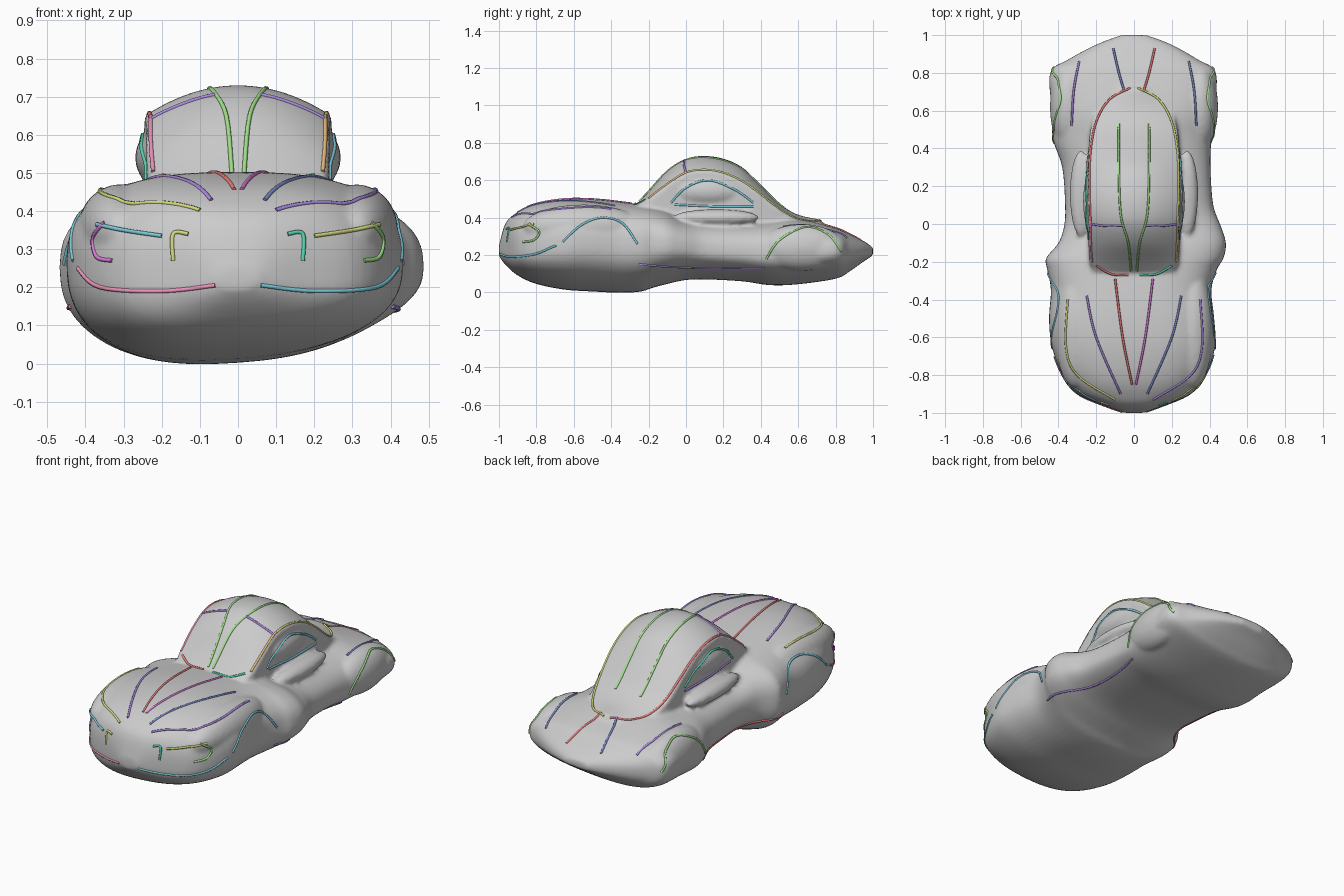
import bpy, bmesh
from math import sin, cos, pi
from mathutils import Vector, Matrix
from mathutils.bvhtree import BVHTree

if "Cube" in bpy.data.objects:
    bpy.data.objects.remove(bpy.data.objects["Cube"])


def spline(rows, steps):
    """Catmull-Rom interpolation of tuples of any width."""
    rows = [tuple(r) for r in rows]
    ext = [rows[0]] + rows + [rows[-1]]
    out = []
    for i in range(len(rows) - 1):
        p = ext[i:i + 4]
        for k in range(steps):
            t = k / steps
            out.append(tuple(
                0.5 * (2 * b + (c - a) * t + (2 * a - 5 * b + 4 * c - d) * t * t
                       + (3 * b - a - 3 * c + d) * t ** 3)
                for a, b, c, d in zip(*p)))
    return out + [rows[-1]]


def loft(bm, rings):
    loops = [[bm.verts.new(p) for p in r] for r in rings]
    n = len(loops[0])
    for a, b in zip(loops, loops[1:]):
        for i in range(n):
            j = (i + 1) % n
            bm.faces.new((a[i], a[j], b[j], b[i]))
    bm.faces.new(loops[0][::-1])
    bm.faces.new(loops[-1])


def ellipsoid(bm, centre, radii):
    m = Matrix.Translation(centre) @ Matrix.Diagonal((*radii, 1))
    bmesh.ops.create_uvsphere(bm, u_segments=32, v_segments=20, radius=1, matrix=m)


def spow(v, e):
    return (1 if v >= 0 else -1) * abs(v) ** e


def hull_ring(s, n=56):
    y, left, right, zb, zw, zt = s
    ring = []
    for i in range(n):
        a = 2 * pi * i / n
        e = 2 / 2.7 if sin(a) > 0 else 2 / 2.4
        x = spow(cos(a), e) * (right if cos(a) > 0 else left)
        h = spow(sin(a), e)
        z = zw + h * (zt - zw) if h > 0 else zw + h * (zw - zb - 0.07 * (x + 0.2))
        ring.append((x, y, z))
    return ring


def cabin_ring(s, n=16):
    y, w, ze, zt = s
    us = [1 - 2 * i / n for i in range(n + 1)]
    return ([(w, y, 0.25)] + [(w * u, y, ze + (zt - ze) * (1 - u * u)) for u in us]
            + [(-w, y, 0.25)])


# Hull stations: y, left half width, right half width, bottom, widest height, top
hull = [(-1.0, .05, .05, .18, .22, .25), (-.965, .15, .15, .135, .215, .37),
        (-.9, .30, .30, .08, .22, .43), (-.8, .38, .38, .035, .23, .475),
        (-.65, .435, .43, .005, .25, .50), (-.5, .45, .425, -.005, .26, .50),
        (-.35, .44, .41, -.012, .25, .485), (-.24, .46, .44, -.005, .25, .47),
        (-.18, .465, .475, .015, .25, .46), (-.1, .40, .487, .035, .25, .44),
        (-.01, .37, .46, .055, .24, .40), (.1, .365, .42, .06, .22, .39),
        (.3, .38, .405, .05, .21, .385), (.45, .43, .41, .03, .20, .39),
        (.6, .435, .425, .035, .21, .395), (.8, .445, .435, .065, .22, .345),
        (.87, .35, .34, .1, .21, .315), (.95, .2, .2, .155, .21, .275),
        (1.0, .07, .07, .185, .21, .24)]
# Cabin stations: y, half width, edge height, centre height
cabin = [(-.28, .2, .45, .455), (-.2, .235, .50, .54), (-.1, .24, .575, .65),
         (0, .24, .635, .715), (.1, .245, .65, .73), (.2, .245, .635, .715),
         (.3, .245, .59, .67), (.4, .24, .52, .575), (.5, .23, .44, .475),
         (.6, .2, .385, .415), (.72, .12, .345, .39)]

bm = bmesh.new()
loft(bm, [hull_ring(s) for s in spline(hull, 4)])
loft(bm, [cabin_ring(s) for s in spline(cabin, 4)])
for s in (-1, 1):
    ellipsoid(bm, (s * .35, .62, .24), (.095, .23, .125))    # rear fender
    ellipsoid(bm, (s * .28, .16, .40), (.06, .23, .045))     # door top ledge
    ellipsoid(bm, (s * .18, .12, .54), (.09, .22, .09))      # side window bulge
    ellipsoid(bm, (s * .31, -.55, .35), (.11, .32, .12))     # front fender crown
bmesh.ops.recalc_face_normals(bm, faces=bm.faces)
mesh = bpy.data.meshes.new("body_shell")
bm.to_mesh(mesh)
bm.free()
body = bpy.data.objects.new("body_shell", mesh)
bpy.context.collection.objects.link(body)

# Fuse all volumes into one soft skin
rem = body.modifiers.new("Fuse", 'REMESH')
rem.mode, rem.voxel_size, rem.use_smooth_shade = 'VOXEL', 0.012, True
smo = body.modifiers.new("Soften", 'SMOOTH')
smo.factor, smo.iterations = 0.5, 4
bpy.context.view_layer.update()
bvh = BVHTree.FromObject(body, bpy.context.evaluated_depsgraph_get())

palette = {"red": (.8, .2, .2), "pink": (.85, .3, .5), "purple": (.4, .25, .75),
           "green": (.35, .75, .25), "lime": (.65, .7, .2), "cyan": (.2, .6, .7),
           "blue": (.2, .25, .6), "magenta": (.7, .2, .7), "orange": (.8, .5, .2),
           "teal": (.1, .65, .45)}
mats = {}
for key, rgb in palette.items():
    mats[key] = bpy.data.materials.new(key)
    mats[key].diffuse_color = (*rgb, 1)


def feature_line(name, view, pts, colours):
    """Tube draped on the skin by projection, one copy for each side."""
    for s, colour in zip((1, -1), colours):
        path = []
        for a, b in spline(pts, 6):
            start, way = {'top': ((s * a, b, 2), (0, 0, -1)),
                          'side': ((s * 2, a, b), (-s, 0, 0)),
                          'front': ((s * a, -2, b), (0, 1, 0))}[view]
            hit = bvh.ray_cast(Vector(start), Vector(way))[0]
            if hit:
                path.append(hit)
        if len(path) < 2:
            continue
        cu = bpy.data.curves.new(name, 'CURVE')
        cu.dimensions, cu.bevel_depth, cu.bevel_resolution = '3D', 0.006, 1
        cu.use_fill_caps = True
        sp = cu.splines.new('POLY')
        sp.points.add(len(path) - 1)
        for p, co in zip(sp.points, path):
            p.co = (*co, 1)
        cu.materials.append(mats[colour])
        ob = bpy.data.objects.new(name + ("_right" if s > 0 else "_left"), cu)
        bpy.context.collection.objects.link(ob)


# Bonnet and nose lines
feature_line("bonnet_centre_line", 'top', [(.1, -.29), (.06, -.6), (.01, -.85)], ("magenta", "red"))
feature_line("bonnet_outer_line", 'top', [(.25, -.38), (.2, -.6), (.07, -.9)], ("blue", "purple"))
feature_line("fender_crown_line", 'top', [(.35, -.4), (.36, -.65), (.3, -.8), (.1, -.93)], ("purple", "lime"))
feature_line("bumper_line", 'front', [(.06, .205), (.2, .19), (.36, .2), (.42, .25)], ("cyan", "pink"))
feature_line("grille_corner", 'front', [(.13, .34), (.17, .34), (.17, .27)], ("teal", "lime"))
feature_line("headlight_rim", 'front', [(.35, .37), (.38, .33), (.37, .28), (.33, .27)], ("green", "magenta"))
feature_line("headlight_brow", 'front', [(.2, .335), (.3, .35), (.37, .365)], ("lime", "cyan"))
# Cabin lines
feature_line("roof_rib", 'top', [(.015, -.25), (.03, -.1), (.07, .05), (.08, .3), (.08, .53)], ("green", "green"))
feature_line("windscreen_header", 'top', [(.06, -.01), (.15, -.01), (.23, .0)], ("purple", "purple"))
feature_line("windscreen_pillar", 'top', [(.222, -.2), (.228, -.1), (.228, .02)], ("orange", "pink"))
feature_line("windscreen_base", 'top', [(.03, -.27), (.12, -.265), (.2, -.22)], ("teal", "red"))
feature_line("roof_edge", 'top', [(.23, .02), (.235, .2), (.23, .38), (.2, .54), (.13, .66), (.02, .72)], ("lime", "red"))
feature_line("window_arch", 'side', [(-.08, .48), (0, .56), (.12, .6), (.26, .55), (.36, .48)], ("cyan", "teal"))
feature_line("window_sill", 'side', [(-.06, .47), (.15, .46), (.36, .46)], ("cyan", "purple"))
# Side and tail lines
feature_line("front_arch", 'side', [(-.66, .27), (-.56, .36), (-.45, .4), (-.34, .37), (-.26, .26)], ("cyan", "cyan"))
feature_line("door_sill", 'side', [(-.25, .15), (-.05, .135), (.2, .13), (.42, .13)], ("purple", "red"))
feature_line("rear_arch", 'side', [(.43, .18), (.5, .28), (.64, .35), (.76, .31), (.83, .22)], ("green", "green"))
feature_line("rear_fender_line", 'top', [(.33, .52), (.32, .7), (.29, .86)], ("blue", "purple"))
feature_line("tail_line", 'top', [(.05, .7), (.08, .8), (.11, .93)], ("red", "blue"))

for m in bpy.data.materials:
    if m.users and not m.is_grease_pencil:
        m.use_nodes = True
        m.node_tree.nodes["Principled BSDF"].inputs["Base Color"].default_value = m.diffuse_color
